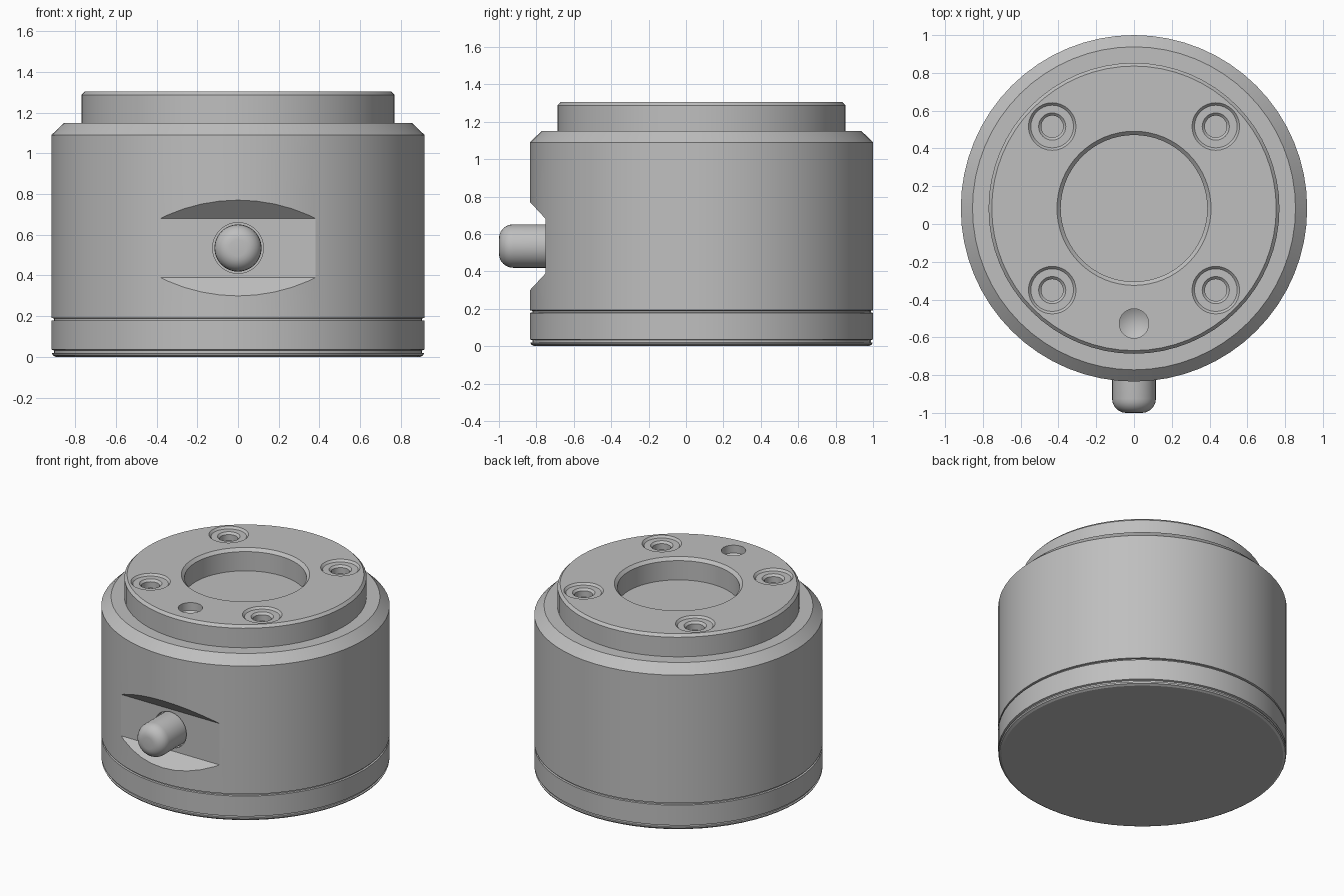
import bpy
import bmesh
import math
from mathutils import Matrix, Vector

if "Cube" in bpy.data.objects:
    bpy.data.objects.remove(bpy.data.objects["Cube"], do_unlink=True)

CY = 0.083          # axis of the round housing
R = 0.917           # housing radius
TOP = 1.305         # top face height
PIN_Z = 0.535       # plunger height

steel = bpy.data.materials.new("grey_steel")
steel.use_nodes = True
grey = (0.52, 0.52, 0.52, 1)
steel.diffuse_color = grey
steel.node_tree.nodes["Principled BSDF"].inputs["Base Color"].default_value = grey


def finish(name, bm):
    bmesh.ops.recalc_face_normals(bm, faces=bm.faces)
    mesh = bpy.data.meshes.new(name)
    bm.to_mesh(mesh)
    bm.free()
    mesh.materials.append(steel)
    obj = bpy.data.objects.new(name, mesh)
    bpy.context.collection.objects.link(obj)
    return obj


def activate(obj):
    bpy.ops.object.select_all(action='DESELECT')
    obj.select_set(True)
    bpy.context.view_layer.objects.active = obj


def smooth(obj):
    activate(obj)
    bpy.ops.object.shade_smooth_by_angle(angle=math.radians(25))


def lathe(name, profile, location, segments=64, matrix=None):
    """Revolve (radius, height) points around z; end points lie on the axis."""
    bm = bmesh.new()
    rings = []
    for r, z in profile:
        if r == 0:
            rings.append([bm.verts.new((0, 0, z))])
        else:
            angles = [math.tau * i / segments for i in range(segments)]
            rings.append([bm.verts.new((r * math.cos(a), r * math.sin(a), z)) for a in angles])
    for a, b in zip(rings, rings[1:]):
        # Flat end caps are single polygons, pointed ends are fans
        for i in range(segments):
            j = (i + 1) % segments
            if len(a) == 1:
                bm.faces.new((a[0], b[i], b[j]))
            elif len(b) == 1:
                bm.faces.new((a[i], a[j], b[0]))
            else:
                bm.faces.new((a[i], a[j], b[j], b[i]))
    if matrix:
        bm.transform(matrix)
    bm.transform(Matrix.Translation(Vector(location)))
    return finish(name, bm)


def cut(obj, cutter):
    mod = obj.modifiers.new("cut", 'BOOLEAN')
    mod.operation = 'DIFFERENCE'
    mod.solver = 'EXACT'
    mod.object = cutter
    activate(obj)
    bpy.ops.object.modifier_apply(modifier=mod.name)
    bpy.data.objects.remove(cutter, do_unlink=True)


# Base plate with a chamfered foot, a fine groove and a recessed neck
base = lathe("base_plate", [
    (0, 0), (0.895, 0), (0.91, 0.008), (0.915, 0.018), (0.905, 0.02), (0.905, 0.032),
    (R, 0.036), (R, 0.178), (0.905, 0.18), (0.905, 0.2), (0, 0.2)], (0, CY, 0))

# Main housing with chamfered shoulder and a seat for the flange
housing = lathe("housing", [
    (0, 0.188), (0.9, 0.188), (R, 0.192), (R, 1.09), (0.855, 1.15),
    (0.74, 1.15), (0.74, 1.1), (0, 1.1)], (0, CY, 0))

# Front recess: flat bottom with flared upper and lower walls
bm = bmesh.new()
section = [(-0.75, 0.39), (-0.75, 0.68), (-0.95, 0.895), (-0.95, 0.175)]
ends = [[bm.verts.new((x, y, z)) for y, z in section] for x in (-0.6, 0.6)]
for end in ends:
    bm.faces.new(end)
for i in range(4):
    j = (i + 1) % 4
    bm.faces.new((ends[0][i], ends[0][j], ends[1][j], ends[1][i]))
cut(housing, finish("recess_cutter", bm))

# Plunger socket and rounded plunger, both pointing to the front
forward = Matrix.Rotation(math.radians(90), 4, 'X')
cut(housing, lathe("socket_cutter", [(0, -0.04), (0.125, -0.04), (0.125, 0.1), (0, 0.1)],
                   (0, -0.75, PIN_Z), 32, forward))
PIN_R, ROUND, LENGTH = 0.116, 0.075, 0.25
tip = [(PIN_R - ROUND + ROUND * math.cos(t), LENGTH - ROUND + ROUND * math.sin(t))
       for t in (math.pi / 2 * i / 6 for i in range(7))]
plunger = lathe("plunger", [(0, -0.06), (PIN_R, -0.06)] + tip + [(0, LENGTH)],
                (0, -0.75, PIN_Z), 32, forward)

# Raised flange with the central bore
flange = lathe("top_flange", [
    (0, 1.11), (0.77, 1.11), (0.77, 1.287), (0.753, TOP), (0.408, TOP),
    (0.388, 1.285), (0.388, 1.15), (0, 1.15)], (0, CY, 0))

# Four stepped bolt holes
for sx in (-1, 1):
    for sy in (-1, 1):
        cut(flange, lathe("bolt_hole_cutter", [
            (0, -0.07), (0.058, -0.07), (0.058, -0.028), (0.072, -0.014),
            (0.113, -0.014), (0.126, 0), (0.126, 0.05), (0, 0.05)],
            (0.433 * sx, CY + 0.433 * sy, TOP), 32))

# Drilled locating hole with a conical bottom
cut(flange, lathe("locating_hole_cutter", [
    (0, -0.1), (0.078, -0.055), (0.078, 0.05), (0, 0.05)], (0, -0.527, TOP), 32))

for part in (base, housing, plunger, flange):
    smooth(part)
